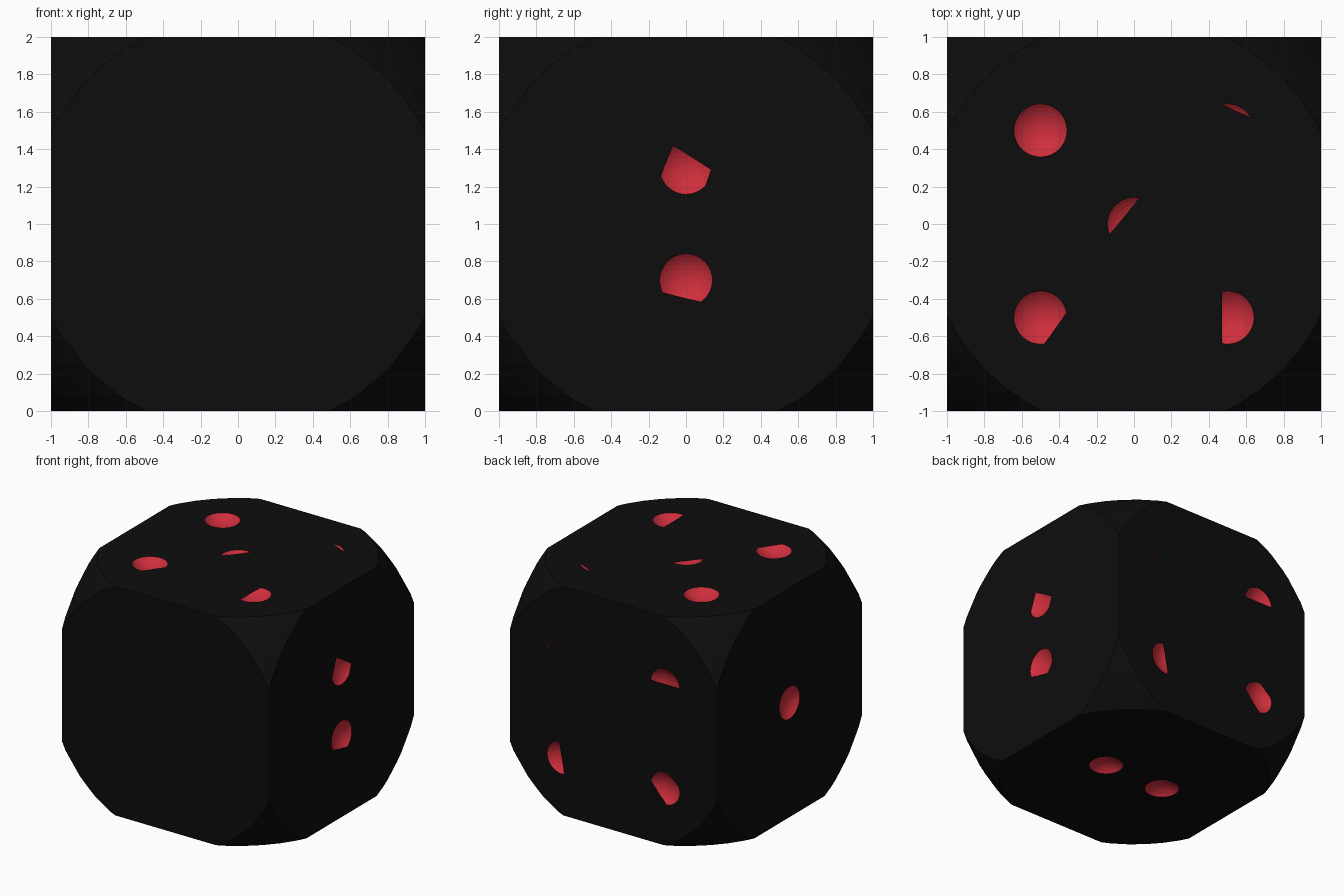
import bpy, bmesh, math
from mathutils import Vector, Matrix

if "Cube" in bpy.data.objects:
    bpy.data.objects.remove(bpy.data.objects["Cube"])

FLAT, PIP, PIP_R = 1.0, 0.2, 0.1414      # half size, pip sphere radius, pip rim radius
LIFT = math.sqrt(PIP**2 - PIP_R**2)      # pip sphere centre above the face


def material(name, rgb):
    m = bpy.data.materials.new(name)
    m.diffuse_color = (*rgb, 1)
    m.use_nodes = True
    m.node_tree.nodes["Principled BSDF"].inputs["Base Color"].default_value = m.diffuse_color
    return m


black = material("black", (0.004, 0.004, 0.004))
red = material("red", (0.62, 0.028, 0.045))


def new_object(name, bm, mat):
    me = bpy.data.meshes.new(name)
    bm.to_mesh(me)
    bm.free()
    me.materials.append(mat)
    ob = bpy.data.objects.new(name, me)
    bpy.context.collection.objects.link(ob)
    return ob


# Faces of the die: centre, u axis, v axis, outward normal
X, Y, Z, C = Vector((1, 0, 0)), Vector((0, 1, 0)), Vector((0, 0, 1)), Vector((0, 0, 1))
faces = {"top": (C * 2, X, Y, Z), "bottom": (C * 0, X, Y, -Z),
         "right": (X, Y, Z, X), "left": (-X, Y, Z, -X), "back": (Y, X, Z, Y)}

# Pips: face, (u, v) centre, chords (point, point) whose far side is covered,
# and a point on the covered side
pips = [
    ("top", (-.5, .5), []),
    ("top", (.5, .5), [((.47, .64), (.62, .57), (.5, .5))]),
    ("top", (0, 0), [((.03, .14), (-.13, -.055), (.1, -.1))]),
    ("top", (-.5, -.5), [((-.365, -.48), (-.475, -.635), (-.37, -.63))]),
    ("top", (.5, -.5), [((.47, -.6), (.47, -.4), (.4, -.5))]),
    ("right", (0, 1.3), [((-.07, 1.42), (.135, 1.29), (.1, 1.4)),
                         ((-.07, 1.42), (-.13, 1.27), (-.14, 1.4)),
                         ((.135, 1.29), (.11, 1.22), (.15, 1.22))]),
    ("right", (0, .7), [((-.13, .635), (.07, .585), (0, .5))]),
    ("left", (0, 1), []),
    ("bottom", (-.3, 0), []),
    ("bottom", (.3, 0), []),
    ("back", (-.5, 1.4), [((-.37, 1.41), (-.65, 1.41), (-.5, 1.3))]),
    ("back", (.5, 1.4), [((.61, 1.48), (.63, 1.425), (.5, 1.4))]),
    ("back", (.5, .5), [((.524, .628), (.476, .37), (.4, .5))]),
    ("back", (-.5, .5), [((-.37, .52), (-.495, .38), (-.37, .38)),
                         ((-.524, .64), (-.65, .53), (-.65, .65))]),
]

# Body: cube rounded by a sphere
bm = bmesh.new()
bmesh.ops.create_cube(bm, size=2, matrix=Matrix.Translation(C))
body = new_object("die_body", bm, black)
bm = bmesh.new()
bmesh.ops.create_uvsphere(bm, u_segments=48, v_segments=24, radius=1.5,
                          matrix=Matrix.Translation(C))
rounder = new_object("rounding_cutter", bm, black)

# Pip cutters and the flat covers that close part of some pips
cut = bmesh.new()
covers = bmesh.new()
for face, (cu, cv), chords in pips:
    origin, u, v, n = faces[face]
    base = origin - Z * origin.dot(Z) if abs(n.z) < .5 else origin

    def place(p):
        return base + u * p[0] + v * p[1]

    centre = place((cu, cv))
    bmesh.ops.create_uvsphere(cut, u_segments=48, v_segments=24, radius=PIP,
                              matrix=Matrix.Translation(centre + n * LIFT))
    for a, b, inside in chords:
        a, b, inside = place(a), place(b), place(inside)
        side = (b - a).cross(n).normalized()
        if side.dot(inside - a) < 0:
            side = -side
        spin = n.to_track_quat('Z', 'Y').to_matrix().to_4x4()
        disc = bmesh.ops.create_circle(
            covers, cap_ends=True, segments=48, radius=PIP_R,
            matrix=Matrix.Translation(centre + n * .0005) @ spin)["verts"]
        geom = set(disc)
        for vert in disc:
            geom.update(vert.link_edges, vert.link_faces)
        bmesh.ops.bisect_plane(covers, geom=list(geom), plane_co=a,
                               plane_no=side, clear_inner=True)
pip_cutter = new_object("pip_cutter", cut, red)
new_object("pip_covers", covers, black)

# Apply the booleans
body.data.materials.append(red)
for cutter, op in ((rounder, 'INTERSECT'), (pip_cutter, 'DIFFERENCE')):
    mod = body.modifiers.new(op.lower(), 'BOOLEAN')
    mod.object, mod.operation, mod.solver = cutter, op, 'EXACT'
    mod.material_mode = 'TRANSFER'
    cutter.hide_render = True
    cutter.hide_set(True)
